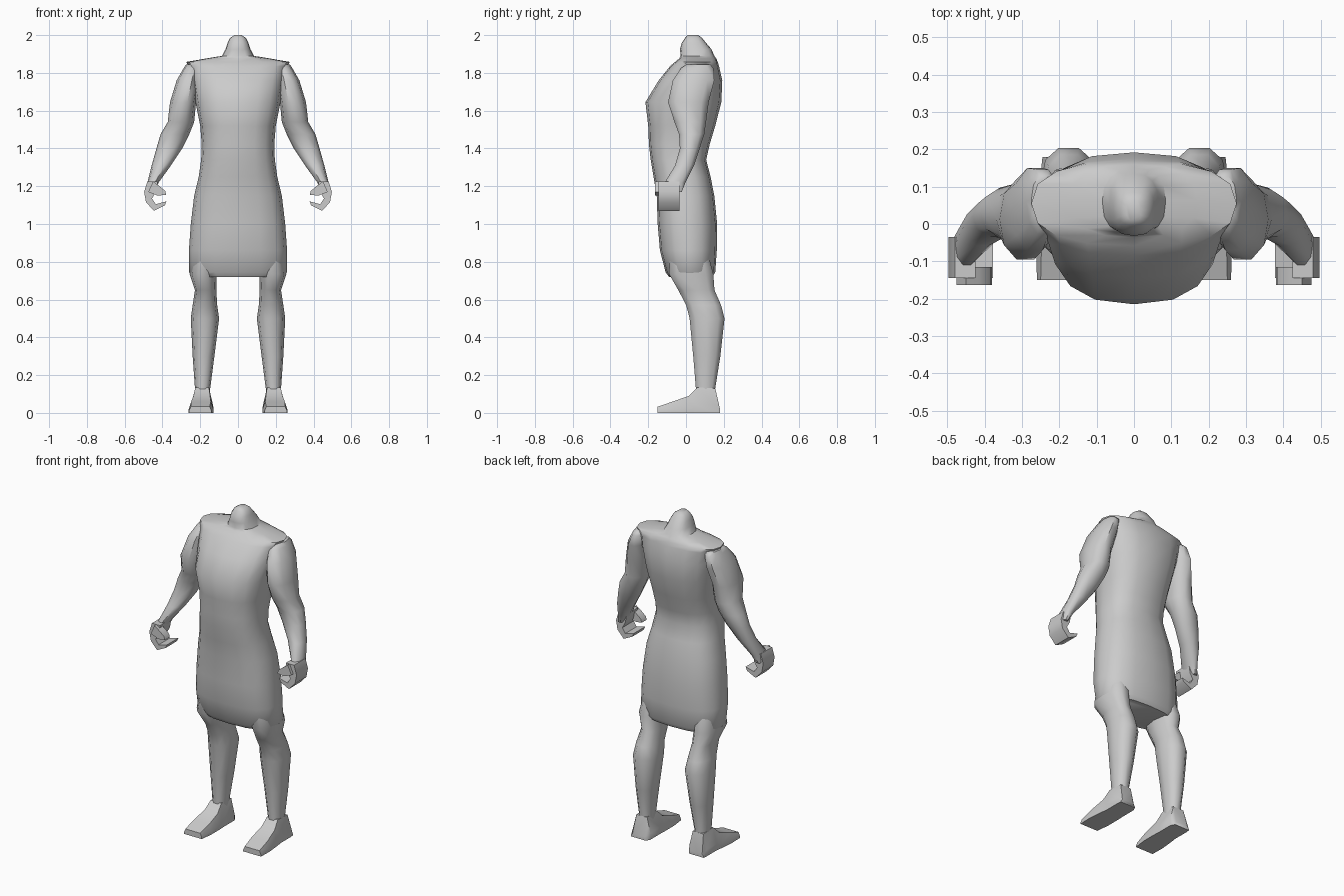
import bpy, bmesh, math

grey = bpy.data.materials.new("plain_grey")
grey.diffuse_color = (0.6, 0.6, 0.6, 1)


def finish(name, bm, mirror=True, angle=50):
    """Turn a bmesh into a shaded, optionally mirrored object."""
    bmesh.ops.recalc_face_normals(bm, faces=bm.faces)
    mesh = bpy.data.meshes.new(name)
    bm.to_mesh(mesh)
    bm.free()
    mesh.materials.append(grey)
    ob = bpy.data.objects.new(name, mesh)
    bpy.context.collection.objects.link(ob)
    bpy.ops.object.select_all(action='DESELECT')
    ob.select_set(True)
    bpy.context.view_layer.objects.active = ob
    bpy.ops.object.shade_smooth_by_angle(angle=math.radians(angle))
    if mirror:
        ob.modifiers.new("other_side", 'MIRROR')
    return ob


def skin(bm, rings):
    """Bridge equal-length rings of points and cap both ends."""
    vs = [[bm.verts.new(p) for p in r] for r in rings]
    n = len(vs[0])
    for a, b in zip(vs, vs[1:]):
        for i in range(n):
            j = (i + 1) % n
            bm.faces.new((a[i], a[j], b[j], b[i]))
    bm.faces.new(vs[0])
    bm.faces.new(vs[-1])


def ring(z, x0, x1, y0, y1, count, power):
    """Horizontal rounded-box section between the given bounds."""
    def bend(t):
        return math.copysign(abs(t) ** (2 / power), t)
    cx, cy, rx, ry = (x0 + x1) / 2, (y0 + y1) / 2, (x1 - x0) / 2, (y1 - y0) / 2
    return [(cx + rx * bend(math.cos(a)), cy + ry * bend(math.sin(a)), z)
            for a in (2 * math.pi * i / count for i in range(count))]


def loft(name, rows, count, power, mirror=True):
    bm = bmesh.new()
    skin(bm, [ring(*r, count, power) for r in rows])
    return finish(name, bm, mirror)


# Sleeveless tunic with neck: height, half width, front y, back y
tunic = [
    (0.72, 0.235, -0.09, 0.14), (0.745, 0.26, -0.108, 0.155),
    (0.86, 0.26, -0.138, 0.163), (1.0, 0.25, -0.15, 0.165),
    (1.15, 0.232, -0.155, 0.15), (1.25, 0.208, -0.172, 0.13),
    (1.34, 0.195, -0.187, 0.107), (1.42, 0.192, -0.196, 0.125),
    (1.52, 0.2, -0.2, 0.155), (1.645, 0.225, -0.215, 0.187),
    (1.76, 0.243, -0.145, 0.192), (1.835, 0.26, -0.085, 0.175),
    (1.858, 0.275, -0.058, 0.168), (1.876, 0.17, -0.036, 0.16),
    (1.89, 0.085, -0.028, 0.15), (1.925, 0.066, -0.032, 0.135),
    (1.96, 0.055, -0.022, 0.105), (1.985, 0.042, -0.005, 0.085),
    (2.0, 0.02, 0.008, 0.065)]
loft("tunic_and_neck", [(z, -w, w, f, b) for z, w, f, b in tunic], 16, 2.5,
     mirror=False)

# Legs: height, inner x, outer x, front y, back y
loft("leg", [
    (0.85, 0.10, 0.235, -0.09, 0.12), (0.735, 0.115, 0.256, -0.095, 0.15),
    (0.65, 0.115, 0.228, -0.045, 0.155), (0.57, 0.11, 0.24, -0.003, 0.19),
    (0.50, 0.10, 0.25, 0.015, 0.208), (0.30, 0.125, 0.24, 0.035, 0.185),
    (0.13, 0.147, 0.228, 0.05, 0.157), (0.06, 0.147, 0.228, 0.05, 0.16)],
    10, 2.3)

# Arms from shoulder to wrist
loft("arm", [
    (1.845, 0.21, 0.275, 0.0, 0.13), (1.825, 0.20, 0.288, -0.03, 0.15),
    (1.76, 0.205, 0.325, -0.075, 0.155), (1.645, 0.222, 0.36, -0.1, 0.125),
    (1.54, 0.232, 0.372, -0.065, 0.11), (1.475, 0.258, 0.41, -0.04, 0.1),
    (1.40, 0.295, 0.432, -0.035, 0.075), (1.31, 0.355, 0.457, -0.06, 0.045),
    (1.22, 0.42, 0.48, -0.115, 0.0), (1.17, 0.445, 0.488, -0.12, -0.02)],
    10, 2.2)

# Feet: sections along y with centre x, sole half width, top half width, top z
feet = [(0.18, 0.195, 0.05, 0.04, 0.02), (0.155, 0.19, 0.058, 0.036, 0.13),
        (0.06, 0.19, 0.058, 0.036, 0.135), (0.015, 0.192, 0.062, 0.044, 0.09),
        (-0.07, 0.196, 0.066, 0.052, 0.06), (-0.15, 0.2, 0.06, 0.05, 0.033)]
bm = bmesh.new()
skin(bm, [[(c - s, y, 0), (c + s, y, 0), (c + s, y, h * 0.3),
           (c + t, y, h), (c - t, y, h), (c - s, y, h * 0.3)]
          for y, c, s, t, h in feet])
finish("foot", bm, angle=45)


def curl(name, profile, y_front, y_back):
    """Outline in x and z, given thickness along y."""
    bm = bmesh.new()
    skin(bm, [[(x, y, z) for x, z in profile] for y in (y_front, y_back)])
    bmesh.ops.triangulate(bm, faces=[f for f in bm.faces if len(f.verts) > 4])
    finish(name, bm, angle=45)


# Half-closed hands: curled palm with fingers, and a thumb at the front
curl("curled_hand", [(0.425, 1.225), (0.48, 1.225), (0.497, 1.17),
                     (0.487, 1.115), (0.445, 1.07), (0.388, 1.098),
                     (0.378, 1.12), (0.435, 1.105), (0.455, 1.135),
                     (0.435, 1.17)], -0.145, -0.035)
curl("thumb", [(0.45, 1.225), (0.475, 1.17), (0.425, 1.15), (0.38, 1.155),
               (0.385, 1.175), (0.415, 1.2)], -0.163, -0.115)
